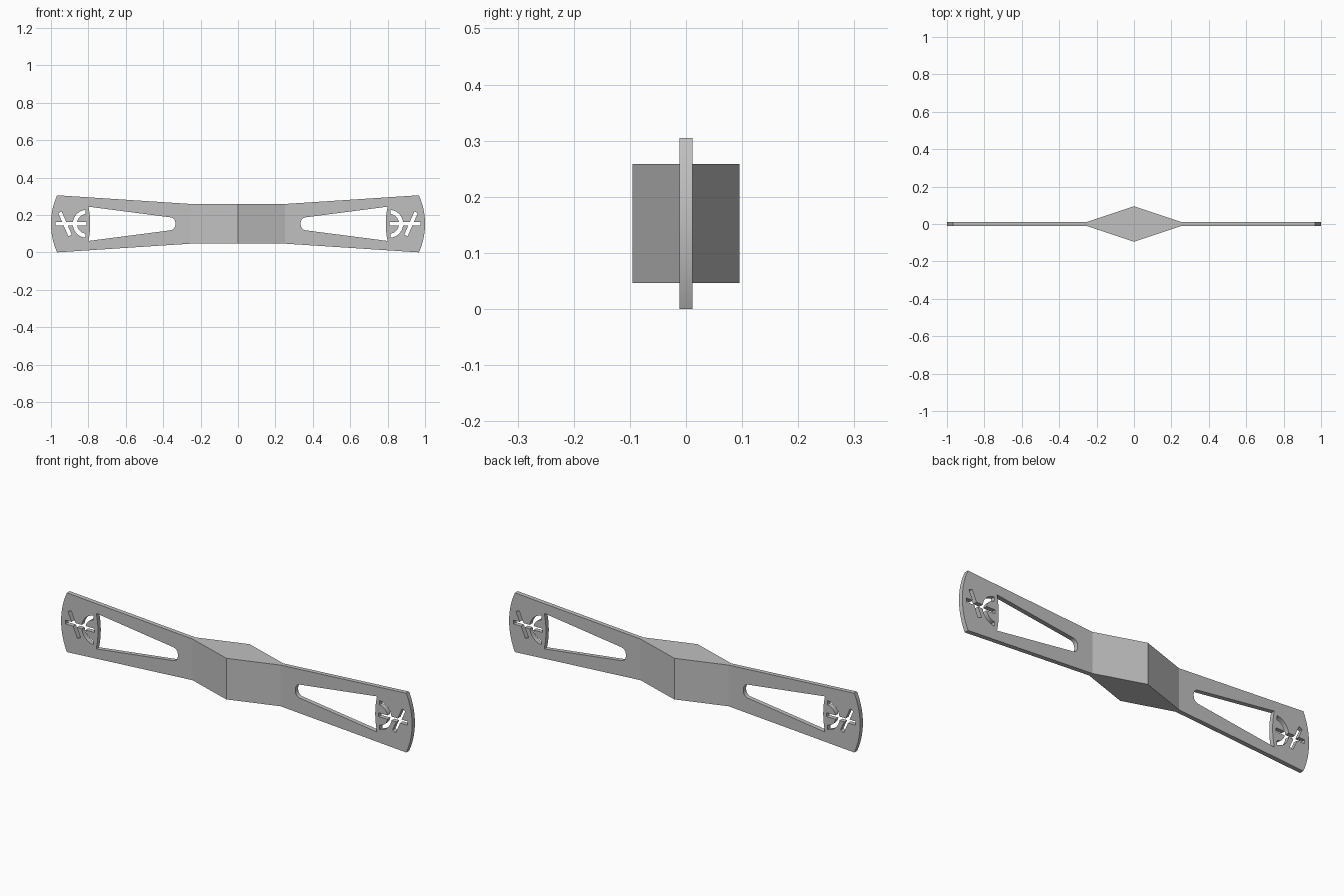
import bpy
import bmesh
from math import sin, cos, radians, hypot

cube = bpy.data.objects.get("Cube")
if cube:
    bpy.data.objects.remove(cube, do_unlink=True)

MID = 0.1525        # height of the centre line
HALF = 0.0115       # half thickness of the blades

grey = bpy.data.materials.new("light_grey")
grey.use_nodes = True
grey.diffuse_color = (0.53, 0.53, 0.53, 1)
grey.node_tree.nodes["Principled BSDF"].inputs["Base Color"].default_value = grey.diffuse_color


def prism(name, outline, offset):
    """Extrude a closed outline symmetrically along the vector offset."""
    bm = bmesh.new()
    low = [bm.verts.new([c - o for c, o in zip(p, offset)]) for p in outline]
    face = bm.faces.new(low)
    top = bmesh.ops.extrude_face_region(bm, geom=[face])["geom"]
    bmesh.ops.translate(bm, vec=[2 * o for o in offset],
                        verts=[v for v in top if isinstance(v, bmesh.types.BMVert)])
    bmesh.ops.recalc_face_normals(bm, faces=bm.faces)
    mesh = bpy.data.meshes.new(name)
    bm.to_mesh(mesh)
    bm.free()
    mesh.materials.append(grey)
    obj = bpy.data.objects.new(name, mesh)
    bpy.context.collection.objects.link(obj)
    return obj


def plate(name, outline, half=HALF):
    """Outline in x and height above the centre line, thickened along y."""
    return prism(name, [(x, 0, MID + h) for x, h in outline], (0, half, 0))


def arc(cx, ch, r, start, end, steps=16):
    angles = [radians(start + (end - start) * i / steps) for i in range(steps + 1)]
    return [(cx + r * cos(a), ch + r * sin(a)) for a in angles]


def bar(x0, h0, x1, h1, width=0.02):
    """Rectangle around a centre line."""
    length = hypot(x1 - x0, h1 - h0)
    nx, nh = (h0 - h1) / length * width / 2, (x1 - x0) / length * width / 2
    return [(x0 + nx, h0 + nh), (x0 - nx, h0 - nh), (x1 - nx, h1 - nh), (x1 + nx, h1 + nh)]


# Blade with a bowed outer end
blade = plate("blades", [(0.25, 0.106), (0.25, -0.106)]
              + arc(0.63, 0, 0.37, -24.35, 24.35, 20))

# Tapered window: rounded inner end, outer edge bowed inward
window = (arc(0.365, 0.005, 0.03, 95, 180, 8) + arc(0.365, -0.005, 0.03, 180, 265, 8)
          + arc(1.22, 0, 0.43, 192.3, 167.7, 12))

# Cut-outs near the tip: half ring, long bar and slanted bar
half_ring = arc(0.808, 0, 0.075, -85, 85, 20) + arc(0.808, 0, 0.053, 83, -83, 20)
cuts = {
    "window_cutter": window,
    "half_ring_cutter": half_ring,
    "long_bar_cutter": bar(0.81, 0, 0.975, 0),
    "slanted_bar_cutter": bar(0.898, -0.062, 0.952, 0.062),
}
cutters = []
for name, outline in cuts.items():
    cutter = plate(name, outline, 0.1)
    cutter.hide_render = True
    cutters.append(cutter)
    mod = blade.modifiers.new(name, "BOOLEAN")
    mod.operation = "DIFFERENCE"
    mod.solver = "EXACT"
    mod.object = cutter

# Mirror for the opposite blade
blade.modifiers.new("opposite_blade", "MIRROR").use_mirror_merge = False
bpy.context.view_layer.objects.active = blade
blade.select_set(True)
for mod in list(blade.modifiers):
    bpy.ops.object.modifier_apply(modifier=mod.name)
for cutter in cutters:
    bpy.data.objects.remove(cutter, do_unlink=True)
bpy.ops.object.shade_smooth_by_angle(angle=radians(25))

# Diamond-shaped hub
prism("hub", [(-0.25, -HALF, MID), (0, -0.095, MID), (0.25, -HALF, MID),
              (0.25, HALF, MID), (0, 0.095, MID), (-0.25, HALF, MID)], (0, 0, 0.106))
